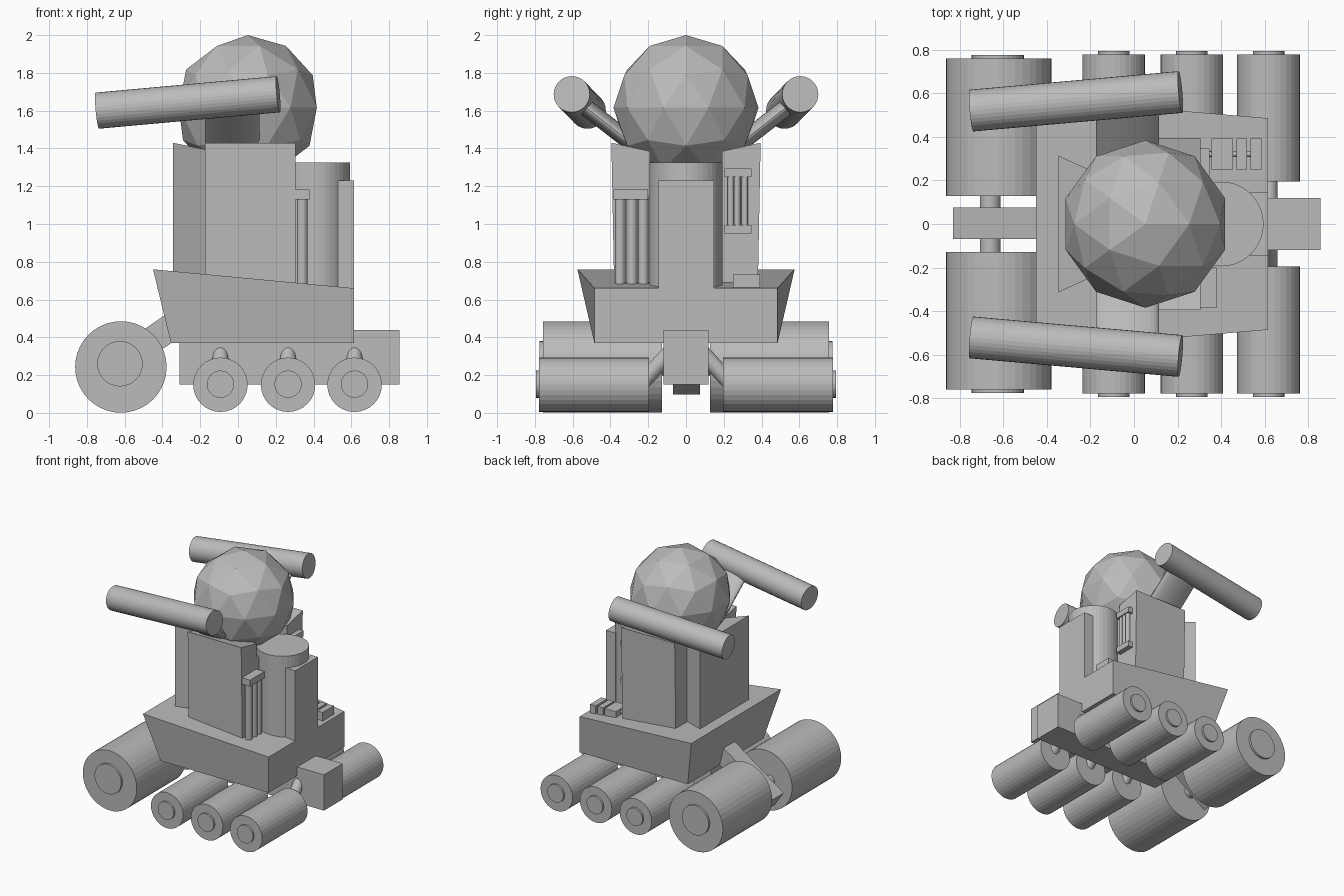
import bpy, bmesh, math
from mathutils import Vector

if "Cube" in bpy.data.objects:
    bpy.data.objects.remove(bpy.data.objects["Cube"])

grey = bpy.data.materials.new("light_grey")
grey.diffuse_color = (0.5, 0.5, 0.5, 1)
grey.use_nodes = True
grey.node_tree.nodes["Principled BSDF"].inputs["Base Color"].default_value = grey.diffuse_color


def finish(name, bm):
    bmesh.ops.recalc_face_normals(bm, faces=bm.faces)
    me = bpy.data.meshes.new(name)
    bm.to_mesh(me)
    bm.free()
    me.materials.append(grey)
    ob = bpy.data.objects.new(name, me)
    bpy.context.collection.objects.link(ob)
    return ob


def loft(name, a, b):
    """Solid between two matching polygons."""
    bm = bmesh.new()
    va, vb = [bm.verts.new(p) for p in a], [bm.verts.new(p) for p in b]
    bm.faces.new(va)
    bm.faces.new(vb)
    for i in range(len(a)):
        j = (i + 1) % len(a)
        bm.faces.new((va[i], va[j], vb[j], vb[i]))
    return finish(name, bm)


def box(name, x0, x1, y0, y1, z0, z1):
    ring = [(x0, y0), (x1, y0), (x1, y1), (x0, y1)]
    return loft(name, [(x, y, z0) for x, y in ring], [(x, y, z1) for x, y in ring])


def rod(name, p, q, r, n=32, flat=None):
    """Cylinder from p to q; flat gives an oval with x radius r and thickness flat."""
    p, q = Vector(p), Vector(q)
    d = (q - p).normalized()
    u = Vector((1, 0, 0)) if abs(d.x) < 0.7 else Vector((0, 0, 1))
    u = (u - d * u.dot(d)).normalized()
    v = d.cross(u)
    rim = [u * r * math.cos(2 * math.pi * i / n) + v * (flat or r) * math.sin(2 * math.pi * i / n)
           for i in range(n)]
    return loft(name, [p + o for o in rim], [q + o for o in rim])


# Hull, flared towards the big wheels
loft("hull",
     [(-0.355, -0.485, 0.37), (0.615, -0.485, 0.37), (0.615, 0.485, 0.37), (-0.355, 0.485, 0.37)],
     [(-0.45, -0.575, 0.76), (0.615, -0.485, 0.66), (0.615, 0.485, 0.66), (-0.45, 0.575, 0.76)])
box("chassis", -0.31, 0.855, -0.12, 0.12, 0.15, 0.44)

# Tilted arm carrying the big wheels
arm = [(-0.83, 0.215), (-0.75, 0.097), (-0.28, 0.42), (-0.36, 0.536)]
loft("wheel_arm", [(x, -0.068, z) for x, z in arm], [(x, 0.075, z) for x, z in arm])
rod("big_axle", (-0.66, -0.2, 0.245), (-0.66, 0.2, 0.245), 0.047)

for s, side in ((-1, "front"), (1, "back")):
    # Wheels, hubs and struts
    rod(f"big_wheel_{side}", (-0.62, s * 0.128, 0.243), (-0.62, s * 0.758, 0.243), 0.242, 40)
    rod(f"big_hub_{side}", (-0.625, s * 0.7, 0.26), (-0.625, s * 0.775, 0.26), 0.12)
    for i, x in enumerate((-0.093, 0.265, 0.617)):
        rod(f"wheel_{side}_{i}", (x, s * 0.195, 0.149), (x, s * 0.777, 0.149), 0.144)
        rod(f"hub_{side}_{i}", (x, s * 0.7, 0.152), (x, s * 0.793, 0.152), 0.072)
        rod(f"strut_{side}_{i}", (x, s * 0.05, 0.36), (x, s * 0.25, 0.14), 0.042, 24)

    # Tower side slabs with tops sloping inwards
    slab = [(s * 0.19, 0.65), (s * 0.38, 0.65), (s * 0.395, 1.43), (s * 0.19, 1.385)]
    loft(f"tower_slab_{side}", [(-0.175, y, z) for y, z in slab],
         [(0.305, y, z) for y, z in slab])

    # Barrels and their oval supports
    rod(f"barrel_support_{side}", (-0.03, s * 0.2, 1.36), (-0.03, s * 0.56, 1.64), 0.145, 32, 0.045)
    rod(f"barrel_{side}", (-0.745, s * 0.52, 1.6), (0.213, s * 0.605, 1.687), 0.096)

# Tower core and tapered end slab
box("tower_core", -0.2, 0.305, -0.22, 0.22, 0.65, 1.27)
loft("tower_end_slab",
     [(-0.345, -0.313, 0.65), (-0.345, 0.313, 0.65), (-0.345, 0.313, 1.43), (-0.345, -0.313, 1.43)],
     [(-0.175, -0.235, 0.65), (-0.175, 0.235, 0.65), (-0.175, 0.235, 1.395), (-0.175, -0.235, 1.395)])

# Faceted dome head
bm = bmesh.new()
bmesh.ops.create_icosphere(bm, subdivisions=2, radius=0.384)
bmesh.ops.translate(bm, verts=bm.verts, vec=(0.052, 0, 1.616))
finish("dome", bm)

# Tank and its upright plate
rod("tank", (0.4, 0, 0.62), (0.4, 0, 1.325), 0.194, 40)
box("tank_plate", 0.53, 0.615, -0.145, 0.147, 0.6, 1.23)

# Large pipes on the front side
box("pipe_bracket", 0.29, 0.378, -0.385, -0.2, 1.13, 1.182)
for i, y in enumerate((-0.349, -0.286, -0.226)):
    rod(f"pipe_{i}", (0.34, y, 0.65), (0.34, y, 1.15), 0.028, 20)

# Small pipes on the back side
box("small_bracket_low", 0.29, 0.346, 0.205, 0.347, 0.95, 0.995)
box("small_bracket_high", 0.29, 0.346, 0.205, 0.347, 1.25, 1.295)
for i, y in enumerate((0.237, 0.272, 0.312)):
    rod(f"small_pipe_{i}", (0.323, y, 0.97), (0.323, y, 1.27), 0.017, 16)

# Row of deck blocks joined by a rod
for i, (x0, x1) in enumerate(((0.355, 0.455), (0.47, 0.517), (0.535, 0.585))):
    box(f"deck_block_{i}", x0, x1, 0.25, 0.393, 0.66, 0.733)
rod("deck_rod", (0.34, 0.32, 0.705), (0.56, 0.32, 0.705), 0.012, 12)
